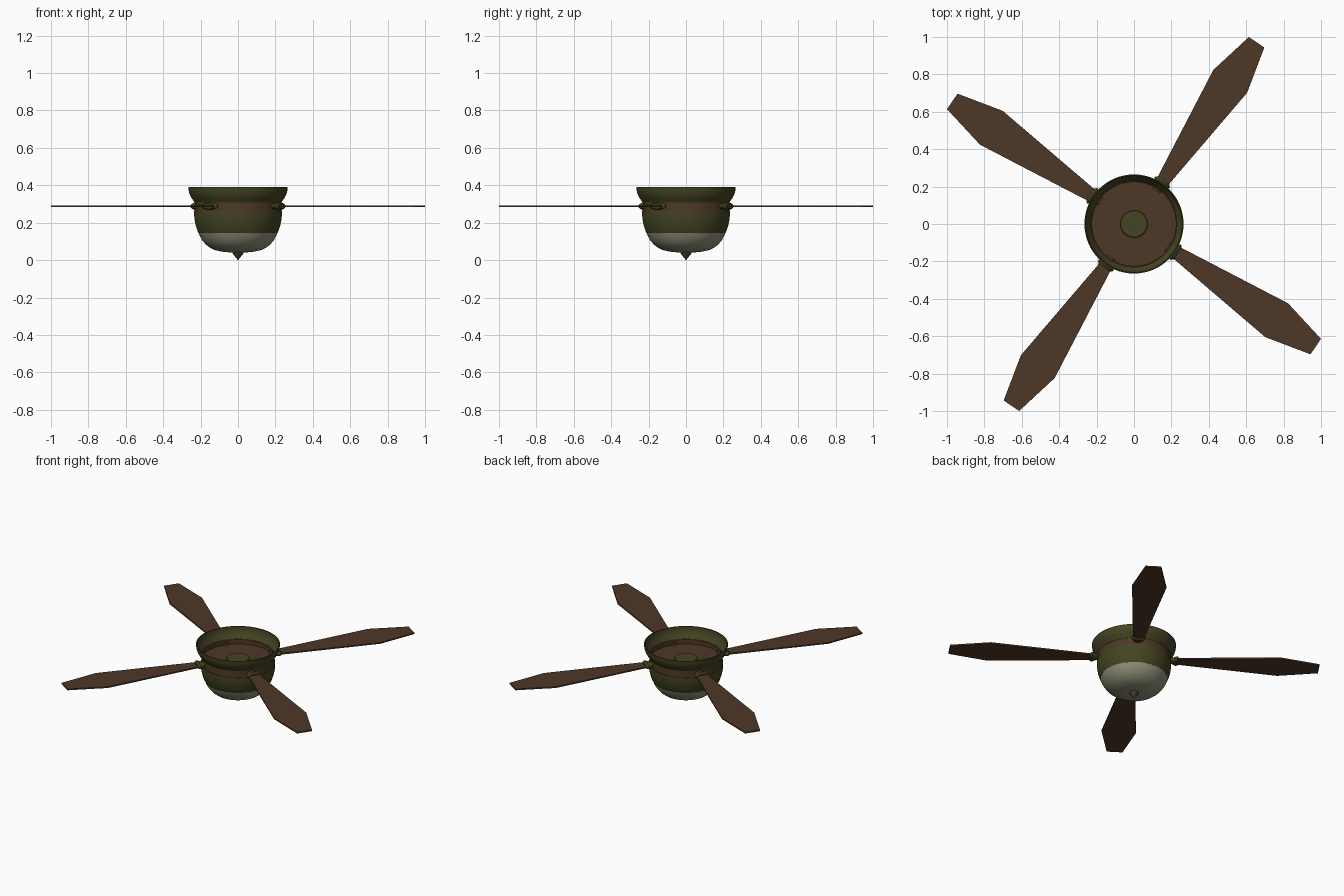
import bpy, bmesh, math

if "Cube" in bpy.data.objects:
    bpy.data.objects.remove(bpy.data.objects["Cube"])


def material(name, rgb):
    m = bpy.data.materials.new(name)
    m.diffuse_color = (*rgb, 1)
    m.use_nodes = True
    m.node_tree.nodes["Principled BSDF"].inputs["Base Color"].default_value = m.diffuse_color
    return m


OLIVE = material("aged_olive_metal", (0.058, 0.058, 0.016))
BROWN = material("dark_wood", (0.075, 0.038, 0.019))
GLASS = material("frosted_glass", (0.27, 0.27, 0.19))


def finish(bm, name, mat, smooth=True):
    bmesh.ops.remove_doubles(bm, verts=bm.verts, dist=1e-5)
    bmesh.ops.recalc_face_normals(bm, faces=bm.faces)
    me = bpy.data.meshes.new(name)
    bm.to_mesh(me)
    bm.free()
    ob = bpy.data.objects.new(name, me)
    bpy.context.collection.objects.link(ob)
    me.materials.append(mat)
    if smooth:
        bpy.ops.object.select_all(action='DESELECT')
        ob.select_set(True)
        bpy.context.view_layer.objects.active = ob
        bpy.ops.object.shade_smooth_by_angle(angle=math.radians(35))
    return ob


def lathe(name, profile, mat, closed=False, sides=64):
    bm = bmesh.new()
    vs = [bm.verts.new((r, 0, z)) for r, z in profile]
    es = [bm.edges.new(p) for p in zip(vs, vs[1:])]
    if closed:
        es.append(bm.edges.new((vs[-1], vs[0])))
    bmesh.ops.spin(bm, geom=vs + es, cent=(0, 0, 0), axis=(0, 0, 1),
                   angle=math.tau, steps=sides, use_duplicate=False)
    return finish(bm, name, mat)


# Open-topped ceiling canopy
lathe("canopy", [(0.265, 0.39), (0.264, 0.372), (0.259, 0.352), (0.250, 0.334),
                 (0.238, 0.318), (0.232, 0.308), (0.226, 0.308), (0.232, 0.320),
                 (0.244, 0.337), (0.253, 0.354), (0.258, 0.373), (0.259, 0.39)],
      OLIVE, closed=True)

# Motor: brown band, recessed top plate and hub
lathe("motor_band", [(0.230, 0.315), (0.232, 0.255), (0.224, 0.255), (0.224, 0.315)],
      BROWN, closed=True)
lathe("motor_plate", [(0, 0.285), (0.226, 0.285), (0.226, 0.265), (0, 0.265)], BROWN)
lathe("motor_hub", [(0, 0.291), (0.07, 0.291), (0.073, 0.284), (0, 0.284)], OLIVE)

# Lower housing
lathe("lower_housing", [(0.222, 0.262), (0.235, 0.262), (0.235, 0.245), (0.232, 0.215),
                        (0.226, 0.185), (0.218, 0.160), (0.211, 0.145), (0.200, 0.145)],
      OLIVE)

# Glass light bowl
lathe("light_bowl", [(0.211, 0.146), (0.203, 0.126), (0.190, 0.104), (0.172, 0.083),
                     (0.150, 0.066), (0.122, 0.053), (0.085, 0.045), (0.045, 0.041),
                     (0, 0.040)], GLASS)

# Pointed finial
lathe("finial", [(0, 0.043), (0.030, 0.042), (0.028, 0.034), (0.019, 0.023),
                 (0.009, 0.010), (0, 0.0)], OLIVE, sides=32)


# Flat blades with tapered tips
def blade(name, angle):
    half = [(0.235, 0.027), (0.28, 0.036), (0.92, 0.109), (1.172, 0.050)]
    outline = half + [(x, -y) for x, y in reversed(half)]
    bm = bmesh.new()
    f = bm.faces.new([bm.verts.new((x, y, 0.283)) for x, y in outline])
    ext = bmesh.ops.extrude_face_region(bm, geom=[f])
    for v in ext["geom"]:
        if isinstance(v, bmesh.types.BMVert):
            v.co.z += 0.009
    finish(bm, name, BROWN, smooth=False).rotation_euler.z = angle


# Flared oval brackets gripping the blade roots
def bracket(name, angle, sides=20):
    bm = bmesh.new()
    rings = []
    for x, w, h in [(0.215, 0.022, 0.012), (0.24, 0.030, 0.015),
                    (0.262, 0.046, 0.020), (0.27, 0.050, 0.021), (0.283, 0.036, 0.014)]:
        rings.append([bm.verts.new((x, w * math.cos(t), 0.288 + h * math.sin(t)))
                      for t in (math.tau * i / sides for i in range(sides))])
    for a, b in zip(rings, rings[1:]):
        for i in range(sides):
            j = (i + 1) % sides
            bm.faces.new((a[i], a[j], b[j], b[i]))
    bm.faces.new(rings[0])
    bm.faces.new(rings[-1])
    finish(bm, name, OLIVE).rotation_euler.z = angle


for k in range(4):
    a = math.radians(-34 + 90 * k)
    blade(f"blade_{k + 1}", a)
    bracket(f"blade_bracket_{k + 1}", a)
